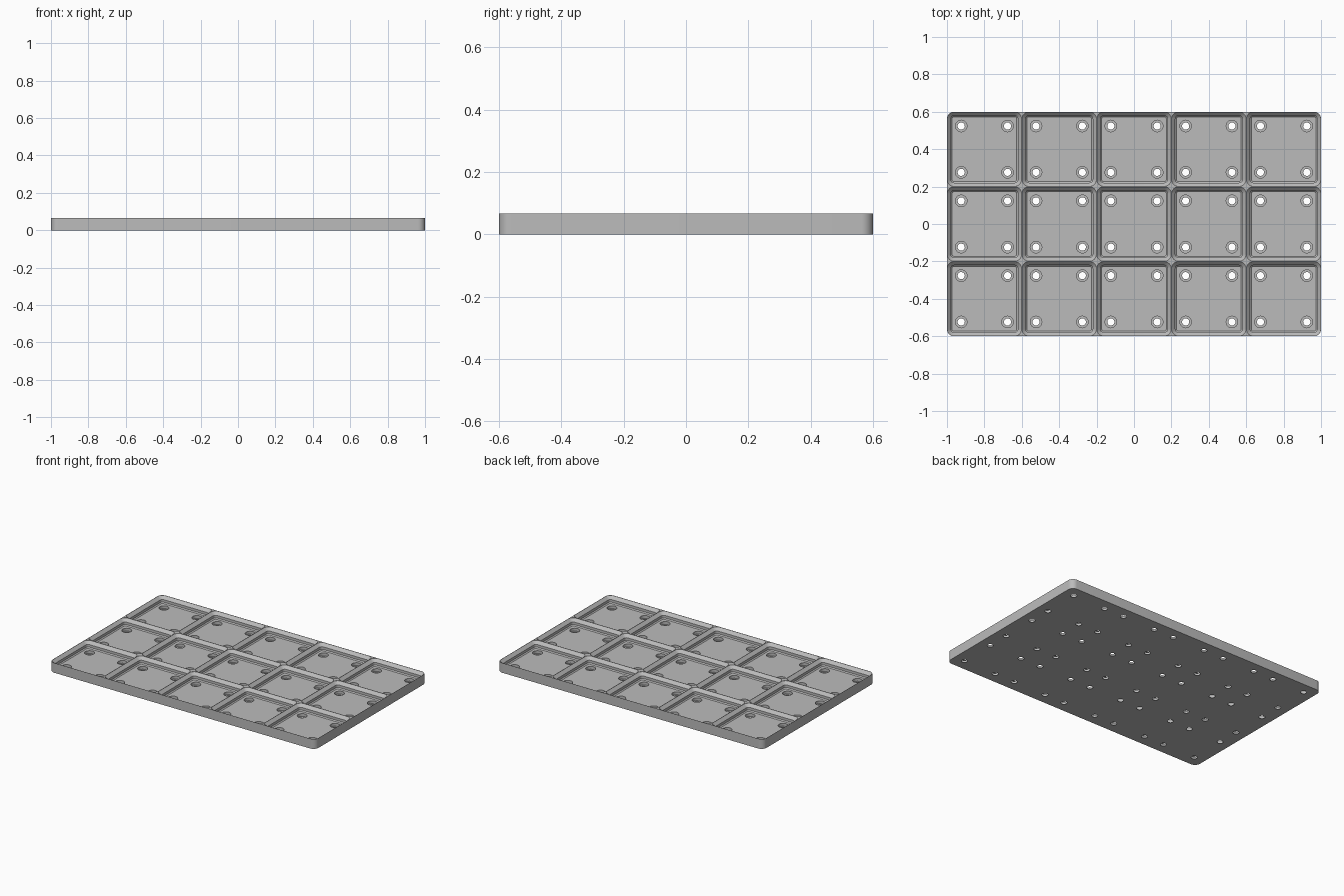
import bpy, bmesh, math

if "Cube" in bpy.data.objects:
    bpy.data.objects.remove(bpy.data.objects["Cube"], do_unlink=True)

MM = 2 / 210                      # the plate is 210 units long
COLS, ROWS, PITCH = 5, 3, 42
HEIGHT, FLOOR = 7, 2.35
HOLE_OFFSET = 13

grey = bpy.data.materials.new("light grey plastic")
grey.use_nodes = True
grey.diffuse_color = (0.5, 0.5, 0.5, 1)
grey.node_tree.nodes["Principled BSDF"].inputs["Base Color"].default_value = (0.5, 0.5, 0.5, 1)


def rounded_rect(hx, hy, r, steps=8):
    """Outline of a rectangle with rounded corners, counterclockwise."""
    points = []
    for quarter, (sx, sy) in enumerate([(1, 1), (-1, 1), (-1, -1), (1, -1)]):
        for i in range(steps + 1):
            a = (quarter + i / steps) * math.pi / 2
            points.append((sx * (hx - r) + r * math.cos(a), sy * (hy - r) + r * math.sin(a)))
    return points


def circle(r, steps=32):
    return [(r * math.cos(2 * math.pi * i / steps), r * math.sin(2 * math.pi * i / steps))
            for i in range(steps)]


def add_loft(bm, sections, cx=0, cy=0):
    """Closed solid through a stack of (outline, z) sections."""
    rings = [[bm.verts.new(((cx + x) * MM, (cy + y) * MM, z * MM)) for x, y in outline]
             for outline, z in sections]
    bm.faces.new(rings[0][::-1])
    bm.faces.new(rings[-1])
    for low, high in zip(rings, rings[1:]):
        for i in range(len(low)):
            j = (i + 1) % len(low)
            bm.faces.new((low[i], low[j], high[j], high[i]))


def make_object(name, bm):
    mesh = bpy.data.meshes.new(name)
    bm.to_mesh(mesh)
    bm.free()
    mesh.materials.append(grey)
    obj = bpy.data.objects.new(name, mesh)
    bpy.context.collection.objects.link(obj)
    return obj


# Solid slab with rounded vertical corners
bm = bmesh.new()
slab = rounded_rect(COLS * PITCH / 2, ROWS * PITCH / 2, 4)
add_loft(bm, [(slab, 0), (slab, HEIGHT)])
plate = make_object("baseplate", bm)

# Cutters: stepped sockets, and counterbored holes in their floors
sockets, holes = bmesh.new(), bmesh.new()
# (half width, corner radius, height) from socket floor to rim
profile = [(18.15, 1.15, FLOOR), (18.85, 1.85, FLOOR + 0.7), (18.85, 1.85, FLOOR + 2.5),
           (20.9, 3.9, HEIGHT - 0.1), (20.9, 3.9, HEIGHT + 2)]
socket = [(rounded_rect(h, h, r), z) for h, r, z in profile]
hole = [(circle(2), -1), (circle(2), 0.35), (circle(3.25), 0.35), (circle(3.25), FLOOR + 0.5)]
for col in range(COLS):
    for row in range(ROWS):
        cx = (col - (COLS - 1) / 2) * PITCH
        cy = (row - (ROWS - 1) / 2) * PITCH
        add_loft(sockets, socket, cx, cy)
        for sx in (-1, 1):
            for sy in (-1, 1):
                add_loft(holes, hole, cx + sx * HOLE_OFFSET, cy + sy * HOLE_OFFSET)

cutters = [make_object("socket_cutter", sockets), make_object("hole_cutter", holes)]
for cutter in cutters:
    cutter.hide_render = True
    mod = plate.modifiers.new(cutter.name, 'BOOLEAN')
    mod.operation = 'DIFFERENCE'
    mod.solver = 'EXACT'
    mod.object = cutter

# Bake the cuts and drop the cutters
bpy.context.view_layer.update()
result = bpy.data.meshes.new_from_object(plate.evaluated_get(bpy.context.evaluated_depsgraph_get()))
plate.modifiers.clear()
plate.data = result
for cutter in cutters:
    bpy.data.objects.remove(cutter, do_unlink=True)

# Smooth the rounded corners, keep the edges crisp
bpy.ops.object.select_all(action='DESELECT')
plate.select_set(True)
bpy.context.view_layer.objects.active = plate
bpy.ops.object.shade_smooth_by_angle(angle=math.radians(30))
